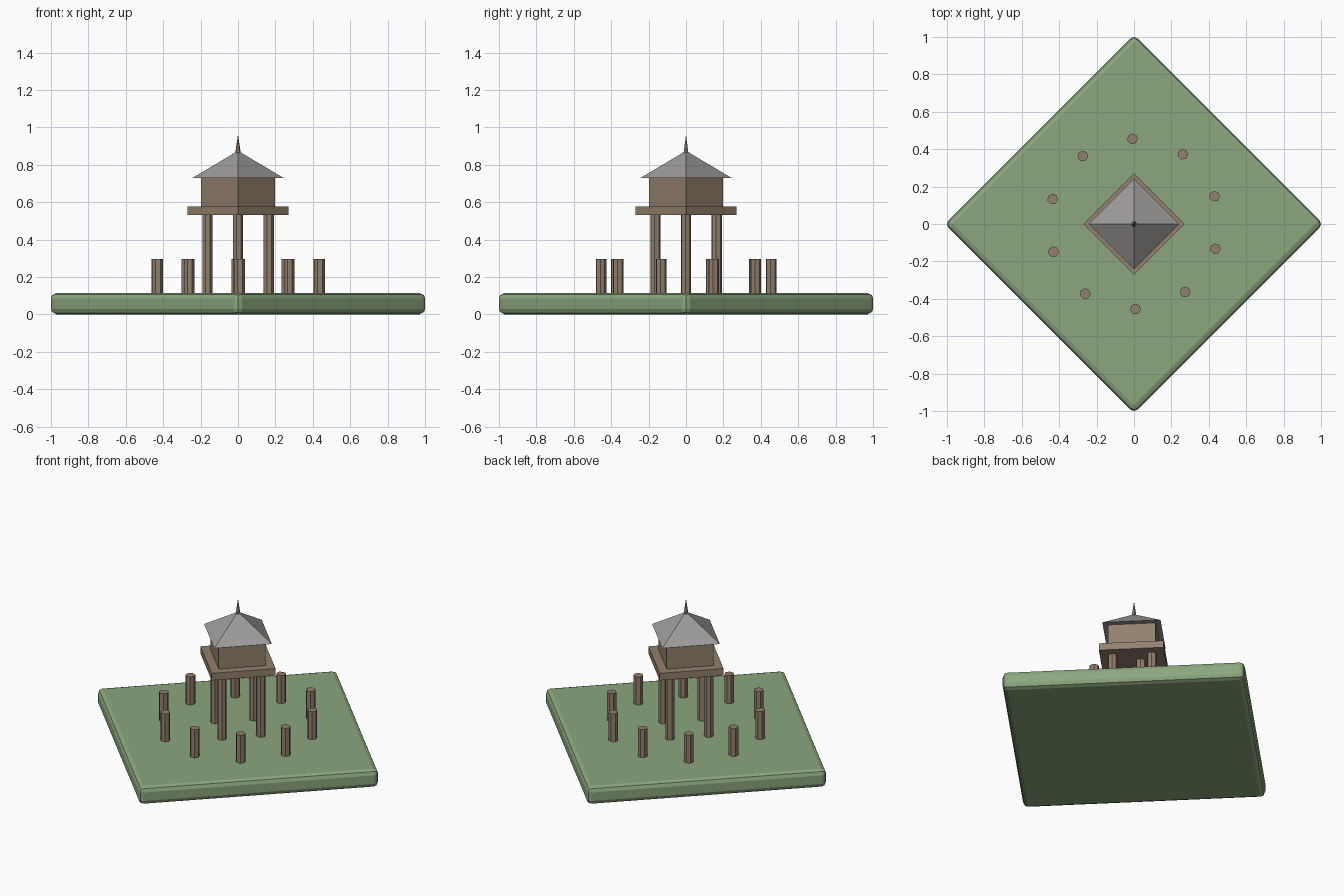
import bpy, math

if "Cube" in bpy.data.objects:
    bpy.data.objects.remove(bpy.data.objects["Cube"])

def material(name, rgb):
    m = bpy.data.materials.new(name)
    m.diffuse_color = (*rgb, 1)
    m.use_nodes = True
    m.node_tree.nodes["Principled BSDF"].inputs["Base Color"].default_value = m.diffuse_color
    return m

GRASS = material("grass green", (0.26, 0.38, 0.205))
WOOD = material("weathered wood", (0.29, 0.22, 0.155))
SLATE = material("grey slate", (0.34, 0.33, 0.32))

def prism(name, mat, sides, r1, r2, z1, z2, x=0, y=0, rot=0.0):
    """Upright prism or cone; first corner is at angle rot from +x."""
    bpy.ops.mesh.primitive_cone_add(vertices=sides, radius1=r1, radius2=r2,
                                    depth=z2 - z1, location=(x, y, (z1 + z2) / 2))
    ob = bpy.context.object
    ob.name = name
    # the primitive's first corner lies on +y
    ob.rotation_euler.z = rot - math.pi / 2
    ob.data.materials.append(mat)
    return ob

# Grass slab, a diamond with rounded edges
base = prism("grass_base", GRASS, 4, 1.0124, 1.0124, 0, 0.115)
bev = base.modifiers.new("rounded_edges", "BEVEL")
bev.width = 0.03
bev.segments = 2
bev.limit_method = "ANGLE"

# Ring of ten fence posts
for i in range(10):
    a = math.radians(19 + 36 * i)
    prism(f"fence_post_{i + 1}", WOOD, 7, 0.029, 0.029, 0.10, 0.297,
          0.455 * math.cos(a), 0.455 * math.sin(a), math.radians(45))

# Four tower legs under the platform corners
for i in range(4):
    a = i * math.pi / 2
    prism(f"tower_leg_{i + 1}", WOOD, 7, 0.028, 0.028, 0.10, 0.54,
          0.164 * math.cos(a), 0.164 * math.sin(a), math.radians(45))

# Platform, cabin, roof and spire
prism("platform", WOOD, 4, 0.27, 0.27, 0.532, 0.578)
prism("cabin", WOOD, 4, 0.198, 0.198, 0.575, 0.735)
prism("roof", SLATE, 4, 0.243, 0, 0.73, 0.875)
prism("spire", WOOD, 6, 0.016, 0, 0.855, 0.962)
